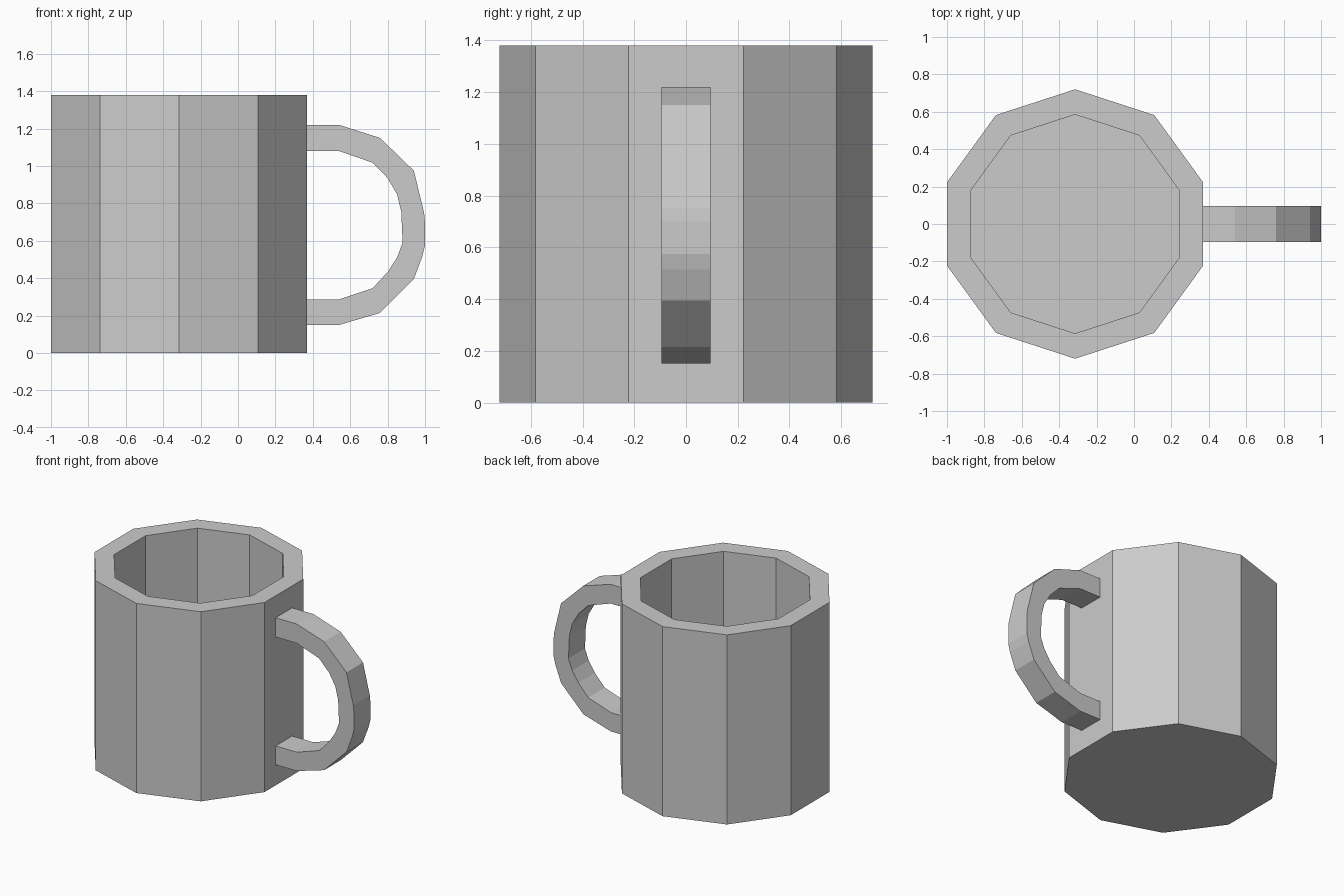
import bpy, bmesh
from math import cos, sin, pi

if "Cube" in bpy.data.objects:
    bpy.data.objects.remove(bpy.data.objects["Cube"])

CX, SIDES = -0.315, 10


def finish(name, bm):
    bmesh.ops.recalc_face_normals(bm, faces=bm.faces)
    mesh = bpy.data.meshes.new(name)
    bm.to_mesh(mesh)
    bm.free()
    obj = bpy.data.objects.new(name, mesh)
    bpy.context.collection.objects.link(obj)
    return obj


# Mug body: ten-sided rings from the base, up the outside, over the rim, down inside
bm = bmesh.new()
rings = []
for r, z in [(0.72, 0), (0.72, 1.38), (0.585, 1.38), (0.585, 0.13)]:
    rings.append([bm.verts.new((CX + r * cos(pi / 2 + 2 * pi * i / SIDES),
                                r * sin(pi / 2 + 2 * pi * i / SIDES), z))
                  for i in range(SIDES)])
for a, b in zip(rings, rings[1:]):
    for i in range(SIDES):
        j = (i + 1) % SIDES
        bm.faces.new((a[i], a[j], b[j], b[i]))
bm.faces.new(rings[0][::-1])
bm.faces.new(rings[-1])
finish("mug_body", bm)

# Handle: a curved strip profile in the xz plane, given thickness along y
outer = [(0.36, 1.22), (0.54, 1.22), (0.76, 1.15), (0.94, 0.975), (0.995, 0.75),
         (1.0, 0.70), (1.0, 0.575), (0.985, 0.515), (0.94, 0.395), (0.76, 0.215),
         (0.54, 0.15), (0.36, 0.15)]
inner = [(0.36, 1.08), (0.54, 1.08), (0.72, 1.018), (0.80, 0.935), (0.85, 0.85),
         (0.873, 0.755), (0.88, 0.59), (0.85, 0.51), (0.80, 0.433), (0.72, 0.347),
         (0.54, 0.287), (0.36, 0.287)]
bm = bmesh.new()
o, n = [[bm.verts.new((x, -0.095, z)) for x, z in side] for side in (outer, inner)]
for i in range(len(o) - 1):
    bm.faces.new((o[i], o[i + 1], n[i + 1], n[i]))
ext = bmesh.ops.extrude_face_region(bm, geom=bm.faces[:], use_keep_orig=True)
bmesh.ops.translate(bm, vec=(0, 0.19, 0),
                    verts=[v for v in ext["geom"] if isinstance(v, bmesh.types.BMVert)])
finish("handle", bm)
